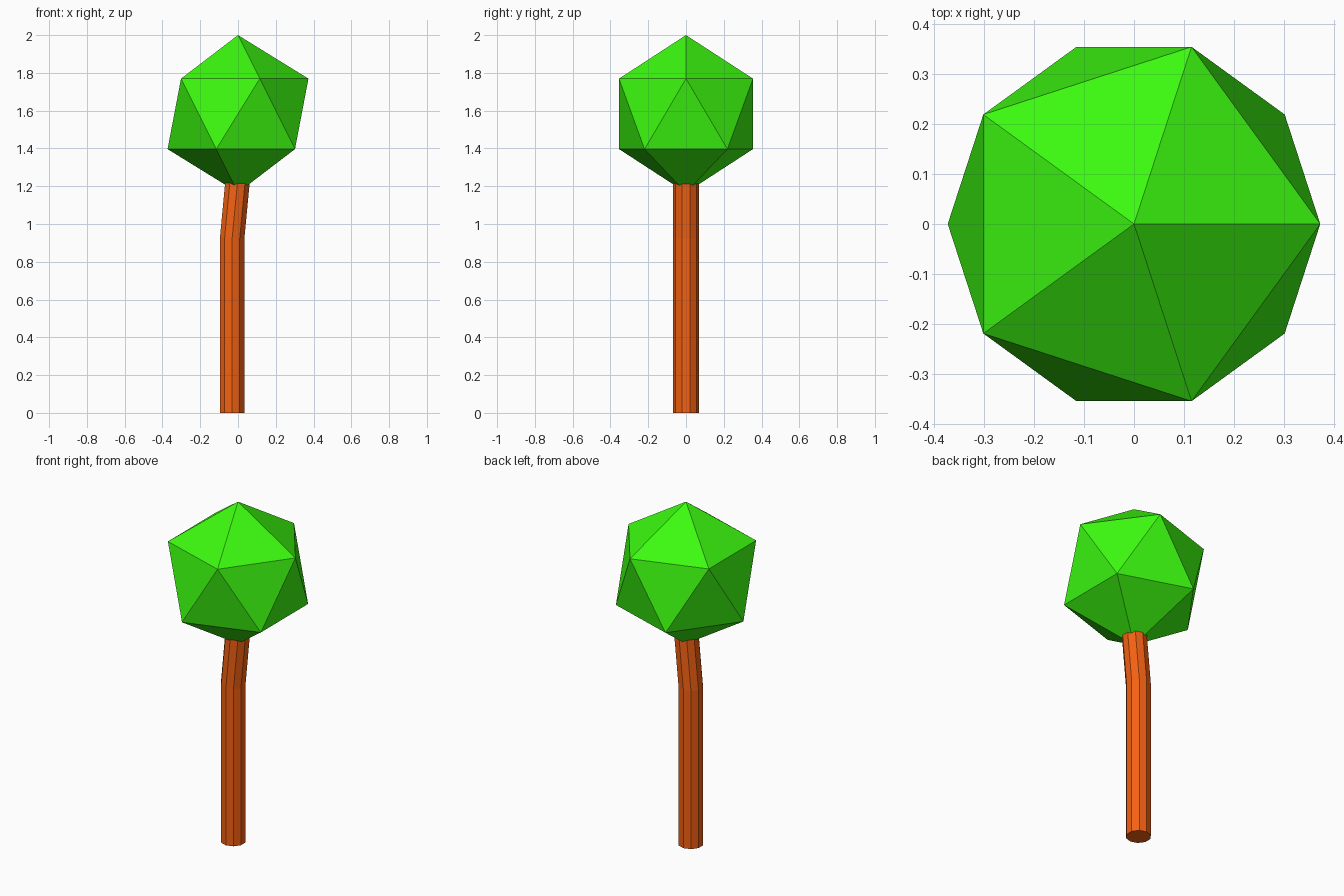
import bpy, bmesh
from math import sin, cos, pi
from mathutils import Matrix, Vector

if "Cube" in bpy.data.objects:
    bpy.data.objects.remove(bpy.data.objects["Cube"])


def paint(obj, name, color):
    mat = bpy.data.materials.new(name)
    mat.diffuse_color = (*color, 1)
    mat.use_nodes = True
    mat.node_tree.nodes["Principled BSDF"].inputs["Base Color"].default_value = mat.diffuse_color
    obj.data.materials.append(mat)


# Crown: a plain icosahedron, points up and down
bpy.ops.mesh.primitive_ico_sphere_add(subdivisions=1, radius=0.417, location=(0, 0, 1.583))
crown = bpy.context.object
crown.name = "crown"
paint(crown, "leaf_green", (0.045, 0.96, 0.005))

# Trunk: ten-sided tube, straight then leaning into the crown
SIDES, RADIUS = 10, 0.068
path = [(-0.031, 0, 0.0), (-0.031, 0.05, 0.925), (-0.002, 0.1, 1.23)]  # x, tilt, z
bm = bmesh.new()
rings = []
for x, tilt, z in path:
    place = Matrix.Translation((x, 0, z)) @ Matrix.Rotation(tilt, 4, 'Y')
    rings.append([bm.verts.new(place @ Vector((RADIUS * sin(2 * pi * i / SIDES),
                                               RADIUS * cos(2 * pi * i / SIDES), 0)))
                  for i in range(SIDES)])
for low, high in zip(rings, rings[1:]):
    for i in range(SIDES):
        j = (i + 1) % SIDES
        bm.faces.new((low[i], low[j], high[j], high[i]))
bm.faces.new(rings[0])
bm.faces.new(rings[-1])
bmesh.ops.recalc_face_normals(bm, faces=bm.faces)
mesh = bpy.data.meshes.new("trunk")
bm.to_mesh(mesh)
bm.free()
trunk = bpy.data.objects.new("trunk", mesh)
bpy.context.collection.objects.link(trunk)
paint(trunk, "bark_orange", (0.9, 0.12, 0.006))
